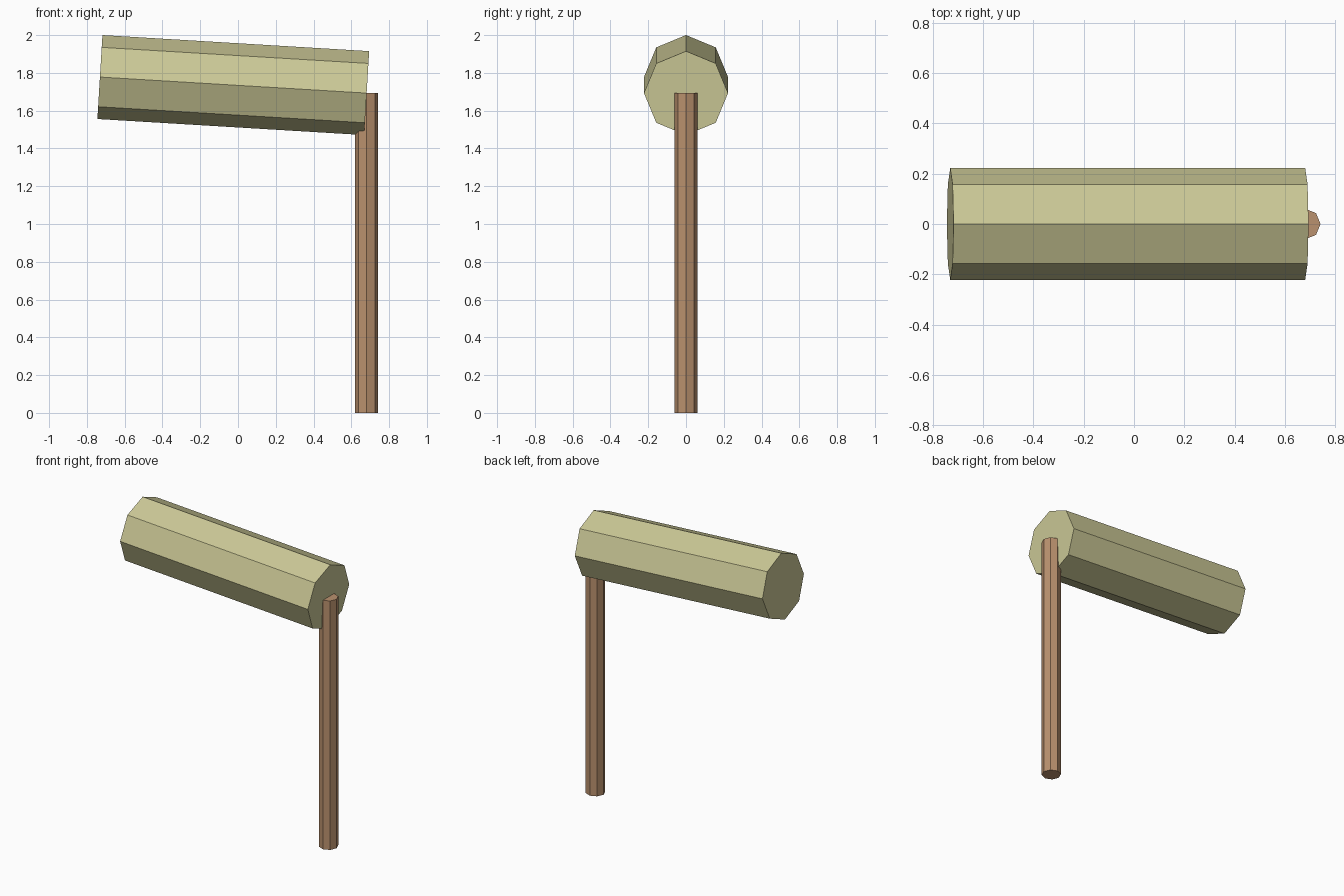
import bpy
from mathutils import Vector

if "Cube" in bpy.data.objects:
    bpy.data.objects.remove(bpy.data.objects["Cube"])


def material(name, rgb):
    mat = bpy.data.materials.new(name)
    mat.diffuse_color = (*rgb, 1.0)
    mat.use_nodes = True
    mat.node_tree.nodes["Principled BSDF"].inputs["Base Color"].default_value = mat.diffuse_color
    return mat


def octagonal_bar(name, start, end, radius, mat):
    """Capped eight-sided bar running between two points."""
    start, end = Vector(start), Vector(end)
    axis = end - start
    bpy.ops.mesh.primitive_cylinder_add(
        vertices=8, radius=radius, depth=axis.length, location=(start + end) / 2)
    bar = bpy.context.object
    bar.name = name
    # Tilt about y only, so that corners stay at the top, bottom and sides
    bar.rotation_euler = (0, Vector((0, 0, 1)).angle(axis), 0)
    bar.data.materials.append(mat)
    return bar


khaki = material("khaki", (0.597, 0.578, 0.305))
brown = material("wood brown", (0.491, 0.283, 0.156))

# Thick head, tilted down slightly towards the handle
octagonal_bar("head", (-0.731, 0, 1.778), (0.681, 0, 1.693), 0.2225, khaki)

# Upright handle, ending at the centre of the head's end face
octagonal_bar("handle", (0.681, 0, 0), (0.681, 0, 1.693), 0.061, brown)
